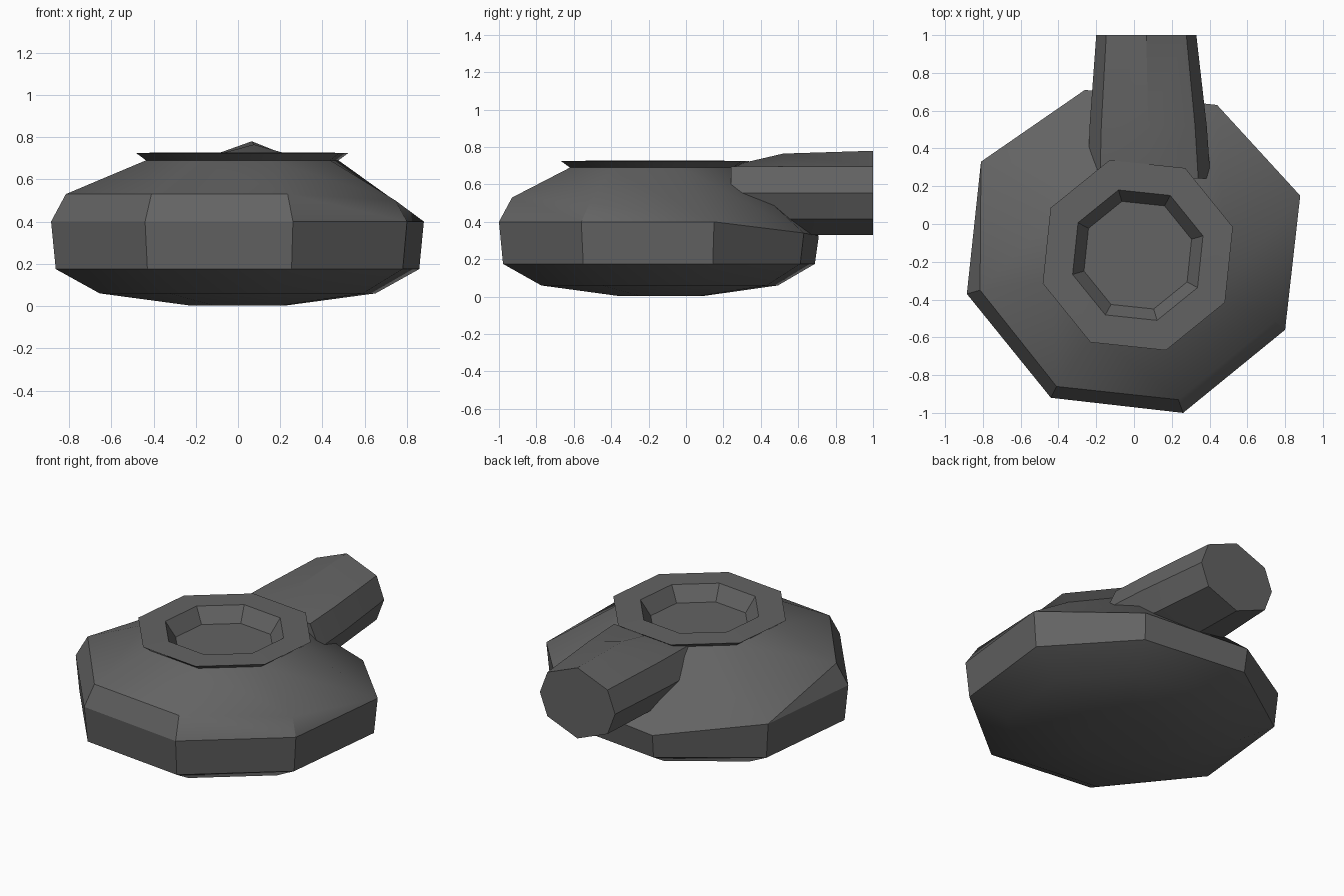
import bpy, bmesh, math

cube = bpy.data.objects.get("Cube")
if cube:
    bpy.data.objects.remove(cube, do_unlink=True)

grey = bpy.data.materials.new("dark_grey")
grey.use_nodes = True
colour = (0.125, 0.125, 0.125, 1)
grey.diffuse_color = colour
grey.node_tree.nodes["Principled BSDF"].inputs["Base Color"].default_value = colour


def loft(name, rings, cap_start=True, cap_end=True):
    """Skin equal-length rings of points; coincident points are merged."""
    bm = bmesh.new()
    loops = [[bm.verts.new(p) for p in ring] for ring in rings]
    n = len(loops[0])
    for a, b in zip(loops, loops[1:]):
        for i in range(n):
            j = (i + 1) % n
            bm.faces.new((a[i], a[j], b[j], b[i]))
    if cap_start:
        bm.faces.new(loops[0][::-1])
    if cap_end:
        bm.faces.new(loops[-1])
    bmesh.ops.remove_doubles(bm, verts=bm.verts, dist=0.0005)
    bmesh.ops.recalc_face_normals(bm, faces=bm.faces)
    mesh = bpy.data.meshes.new(name)
    bm.to_mesh(mesh)
    bm.free()
    mesh.materials.append(grey)
    obj = bpy.data.objects.new(name, mesh)
    bpy.context.collection.objects.link(obj)
    bpy.ops.object.select_all(action="DESELECT")
    obj.select_set(True)
    bpy.context.view_layer.objects.active = obj
    bpy.ops.object.shade_smooth_by_angle(angle=math.radians(30))
    return obj


def octagon(r, z, cx=0.02, cy=-0.165):
    """Octagon turned to line up with the body corners."""
    return [(cx + r * math.cos(a), cy + r * math.sin(a), z)
            for a in (math.radians(-73.5 - 45 * i) for i in range(8))]


# Body: widest ring, lower at the back where the spout joins
wide = [(0.26, -1.0, 0.40), (-0.44, -0.92, 0.40), (-0.885, -0.37, 0.40), (-0.81, 0.33, 0.40),
        (-0.26, 0.71, 0.325), (0.44, 0.63, 0.34), (0.88, 0.15, 0.40), (0.80, -0.56, 0.40)]


def scaled(s, z):
    return [(x * s, (y + 0.13) * s - 0.13, z) for x, y, _ in wide]


# Shoulder bevel runs round the front only and closes onto the widest ring behind
shoulder = [(0.235, -0.93, 0.53), (-0.41, -0.86, 0.53), (-0.815, -0.35, 0.53)] \
    + wide[3:7] + [(0.745, -0.515, 0.50)]
loft("body", [scaled(0.26, 0.003), scaled(0.74, 0.06), scaled(0.975, 0.175),
              wide, shoulder, octagon(0.475, 0.69)], cap_end=False)

# Flared rim with a sunken octagonal floor
loft("rim", [octagon(0.475, 0.69), octagon(0.525, 0.725),
             octagon(0.36, 0.727), octagon(0.297, 0.635)], cap_start=False)


# Spout: octagonal tube with a corner on top, buried in the body at its inner end
def spout_ring(y, cx, half_width, top, low=0.33):
    mid, ups = 0.555, (top - 0.555, 0.14, 0, -0.14, low - 0.555, -0.14, 0, 0.14)
    sides = (0, 0.8, 1, 0.8, 0, -0.8, -1, -0.8)
    return [(cx + half_width * s, y, mid + u) for s, u in zip(sides, ups)]


loft("spout", [spout_ring(0.24, 0.08, 0.325, 0.70),
               spout_ring(0.52, 0.075, 0.31, 0.765),
               spout_ring(1.0, 0.065, 0.265, 0.78)])
